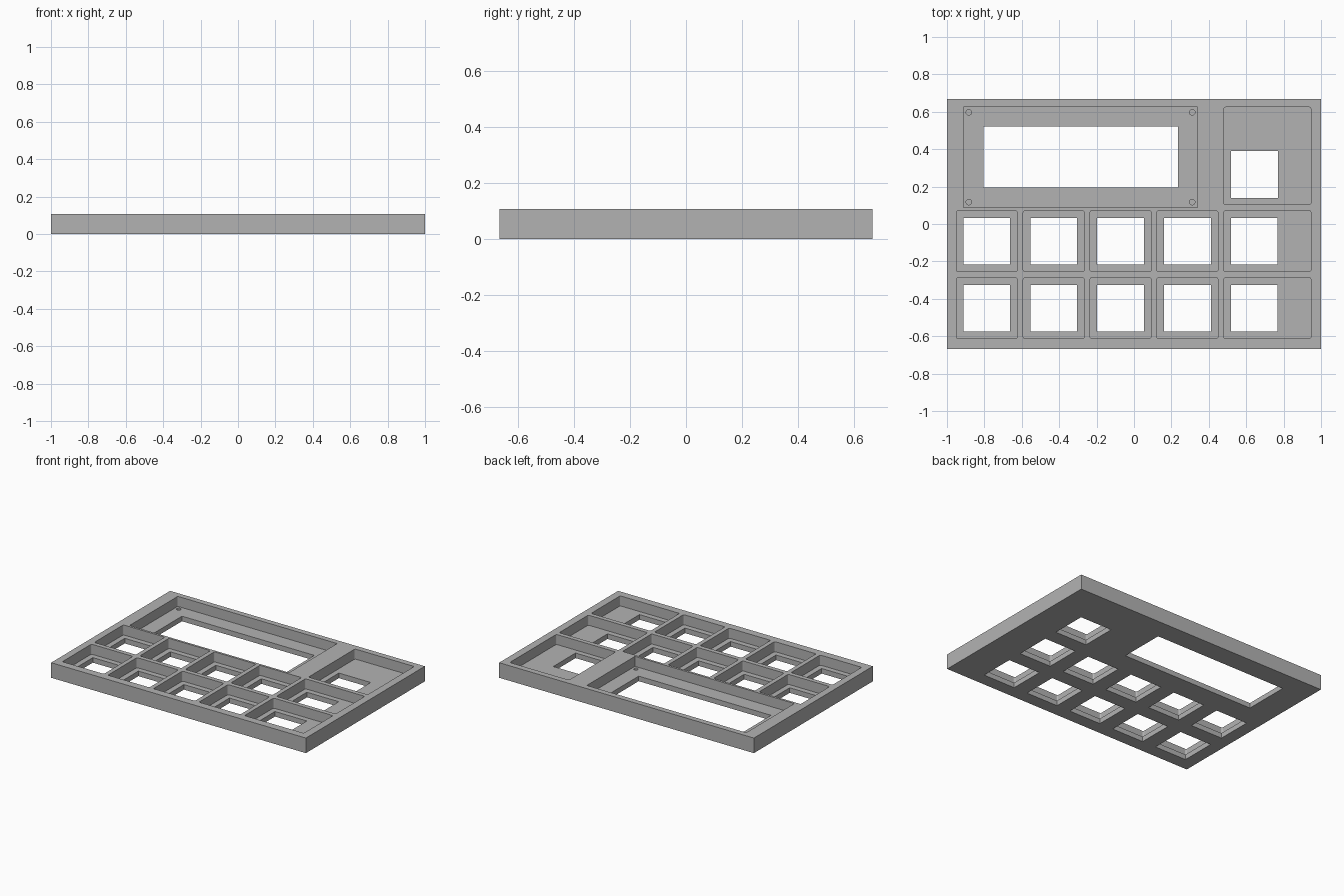
import bpy, bmesh, math

cube = bpy.data.objects.get("Cube")
if cube:
    bpy.data.objects.remove(cube, do_unlink=True)

HEIGHT, FLOOR = 0.107, 0.036
TOP = HEIGHT + 0.05

grey = bpy.data.materials.new("plain grey")
grey.use_nodes = True
grey.diffuse_color = (0.45, 0.45, 0.45, 1)
grey.node_tree.nodes["Principled BSDF"].inputs["Base Color"].default_value = (0.45, 0.45, 0.45, 1)


def prism(bm, points, z0, z1):
    """Extrude an anticlockwise outline from z0 to z1."""
    face = bm.faces.new([bm.verts.new((x, y, z0)) for x, y in points])
    geom = bmesh.ops.extrude_face_region(bm, geom=[face])["geom"]
    top = [v for v in geom if isinstance(v, bmesh.types.BMVert)]
    bmesh.ops.translate(bm, verts=top, vec=(0, 0, z1 - z0))
    bmesh.ops.recalc_face_normals(bm, faces=bm.faces)


def rectangle(x0, x1, y0, y1, r=0):
    """Rectangle outline, with rounded corners when r is set."""
    if not r:
        return [(x0, y0), (x1, y0), (x1, y1), (x0, y1)]
    centres = [(x1 - r, y1 - r), (x0 + r, y1 - r), (x0 + r, y0 + r), (x1 - r, y0 + r)]
    return [(cx + r * math.cos(math.radians(90 * q + 30 * s)),
             cy + r * math.sin(math.radians(90 * q + 30 * s)))
            for q, (cx, cy) in enumerate(centres) for s in range(4)]


def circle(cx, cy, r, sides=16):
    return [(cx + r * math.cos(math.tau * i / sides),
             cy + r * math.sin(math.tau * i / sides)) for i in range(sides)]


def make(name, outlines, z0, z1):
    bm = bmesh.new()
    for points in outlines:
        prism(bm, points, z0, z1)
    mesh = bpy.data.meshes.new(name)
    bm.to_mesh(mesh)
    bm.free()
    mesh.materials.append(grey)
    obj = bpy.data.objects.new(name, mesh)
    bpy.context.collection.objects.link(obj)
    return obj


# Layout: five columns by two rows of keys, a display and one extra key
columns = [-0.787 + 0.3575 * i for i in range(5)]
rows = [-0.092, -0.450]
pockets = [rectangle(-0.912, 0.34, 0.087, 0.627, 0.006),
           rectangle(0.481, 0.946, 0.103, 0.625, 0.01)]
windows = [rectangle(-0.804, 0.235, 0.195, 0.52),
           rectangle(0.519, 0.769, 0.14, 0.39)]
for y in rows:
    for i, x in enumerate(columns):
        right = 0.946 if i == 4 else x + 0.163
        pockets.append(rectangle(x - 0.163, right, y - 0.163, y + 0.163, 0.01))
        windows.append(rectangle(x - 0.125, x + 0.125, y - 0.125, y + 0.125))
screws = [circle(x, y, 0.015) for x in (-0.883, 0.311) for y in (0.117, 0.597)]

# Solid case, then pockets, openings and blind screw holes cut from it
case = make("keypad_case", [rectangle(-1, 1, -0.667, 0.667)], 0, HEIGHT)
cutters = [make("pocket_cutter", pockets, FLOOR, TOP),
           make("opening_cutter", windows, -0.05, TOP),
           make("screw_hole_cutter", screws, FLOOR - 0.018, TOP)]
for cutter in cutters:
    cutter.hide_render = True
    cut = case.modifiers.new(cutter.name, "BOOLEAN")
    cut.operation = "DIFFERENCE"
    cut.solver = "EXACT"
    cut.object = cutter

# Bake the cuts and discard the cutters
bpy.context.view_layer.update()
baked = bpy.data.meshes.new_from_object(
    case.evaluated_get(bpy.context.evaluated_depsgraph_get()))
case.modifiers.clear()
case.data = baked
for cutter in cutters:
    bpy.data.objects.remove(cutter, do_unlink=True)
